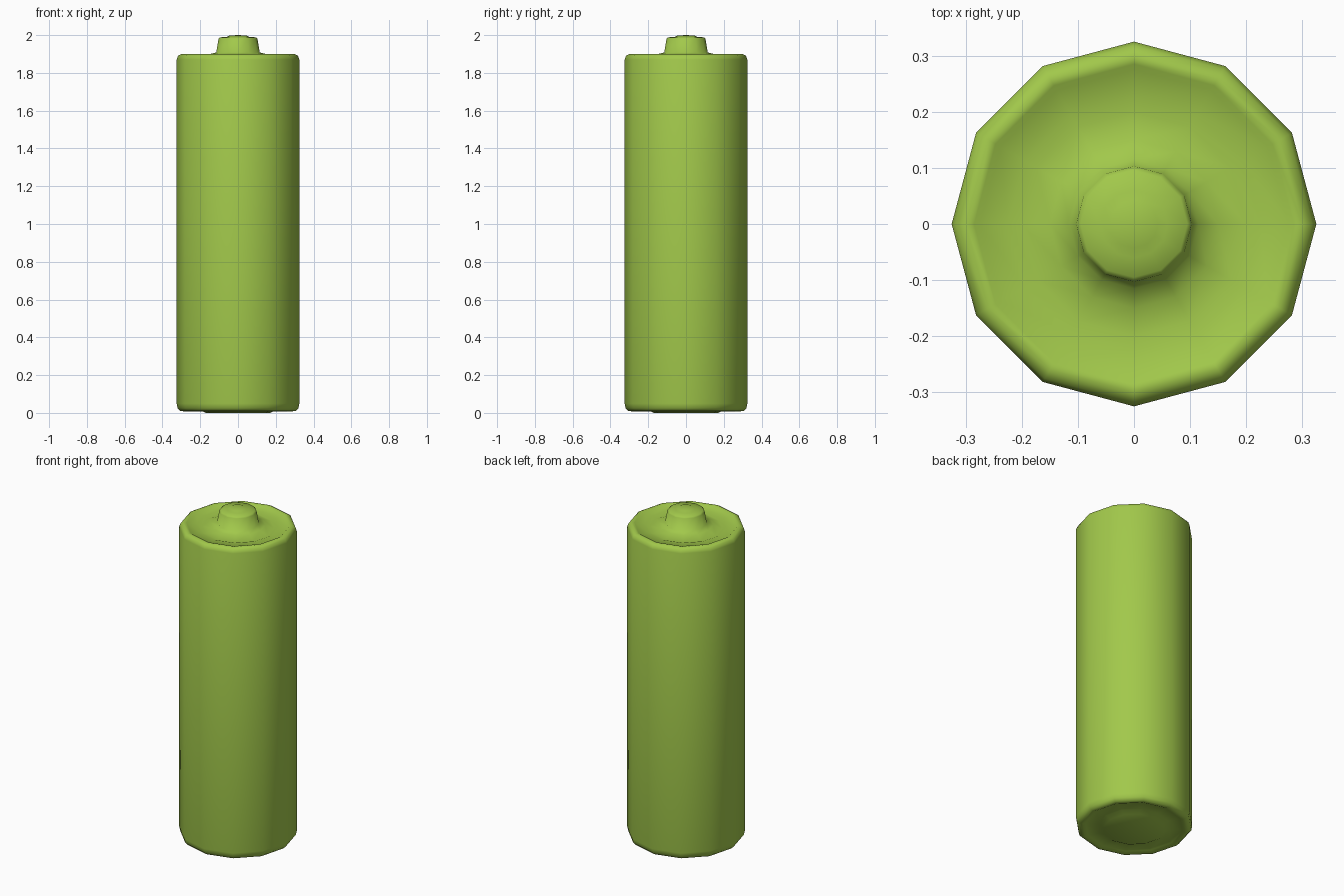
import bpy, bmesh, math

if "Cube" in bpy.data.objects:
    bpy.data.objects.remove(bpy.data.objects["Cube"])

SIDES = 12


def lathe(name, profile, mat):
    """Revolve an (r, z) profile around z; r = 0 ends become poles."""
    bm = bmesh.new()
    rings = []
    for r, z in profile:
        if r == 0:
            rings.append([bm.verts.new((0, 0, z))] * SIDES)
        else:
            rings.append([bm.verts.new((r * math.cos(2 * math.pi * i / SIDES),
                                        r * math.sin(2 * math.pi * i / SIDES), z))
                          for i in range(SIDES)])
    for a, b in zip(rings, rings[1:]):
        for i in range(SIDES):
            j = (i + 1) % SIDES
            corners = list(dict.fromkeys((a[i], a[j], b[j], b[i])))
            bm.faces.new(corners).smooth = True
    bmesh.ops.recalc_face_normals(bm, faces=bm.faces)
    mesh = bpy.data.meshes.new(name)
    bm.to_mesh(mesh)
    bm.free()
    mesh.materials.append(mat)
    obj = bpy.data.objects.new(name, mesh)
    bpy.context.collection.objects.link(obj)
    return obj


green = bpy.data.materials.new("green")
green.diffuse_color = (0.36, 0.58, 0.07, 1)
green.use_nodes = True
green.node_tree.nodes["Principled BSDF"].inputs["Base Color"].default_value = green.diffuse_color

# One continuous shell: negative end, casing, rolled rim, positive terminal
profile = [
    # negative end with a shallow raised disc
    (0, 0.0), (0.17, 0.0), (0.2, 0.015), (0.27, 0.015), (0.285, 0.008),
    (0.305, 0.01), (0.32, 0.025), (0.325, 0.05),
    # casing and rolled rim
    (0.325, 1.87), (0.318, 1.89), (0.30, 1.9), (0.285, 1.897), (0.275, 1.889),
    # recessed ring and flare up to the terminal
    (0.225, 1.889), (0.2, 1.88), (0.15, 1.9), (0.115, 1.908),
    # terminal and its small contact dome
    (0.103, 1.98), (0.095, 1.988), (0.06, 1.991), (0.043, 1.998), (0, 2.0),
]
lathe("battery_shell", profile, green)
